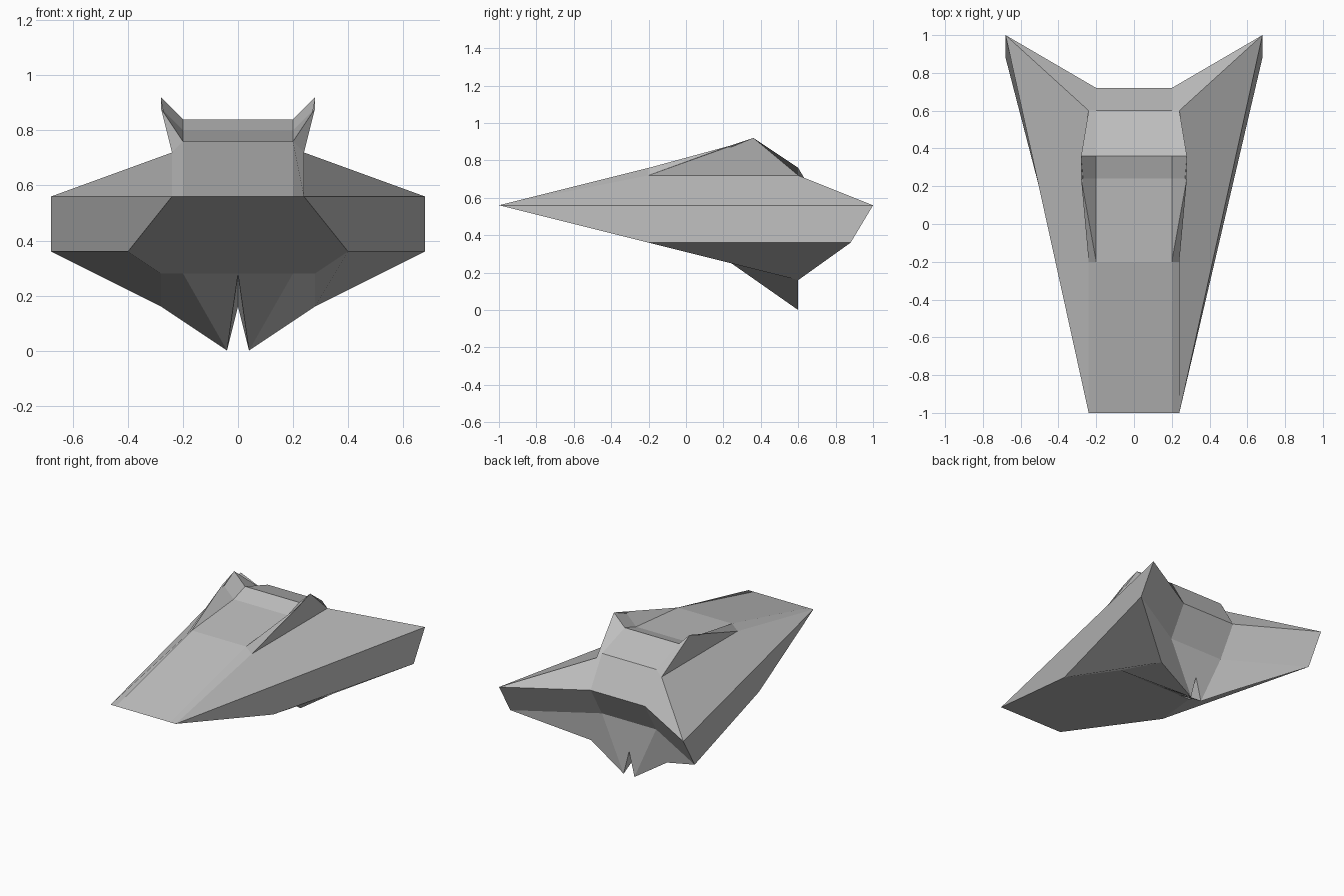
import bpy, bmesh
from mathutils import Vector

cube = bpy.data.objects.get("Cube")
if cube:
    bpy.data.objects.remove(cube, do_unlink=True)

grey = bpy.data.materials.new("hull_grey")
grey.use_nodes = True
tone = (0.52, 0.52, 0.52, 1)
grey.diffuse_color = tone
grey.node_tree.nodes["Principled BSDF"].inputs["Base Color"].default_value = tone

# Corner points of the left half
P = {
    "nose": (.24, -1, .56), "nose_in": (.2, -1, .56),
    "tip": (.68, 1, .56), "tip_low": (.68, .88, .36), "chine": (.4, -.2, .36),
    "shoulder_front": (.24, -.2, .72), "shoulder_rear": (.24, .6, .72),
    "roof_front": (.2, -.2, .76), "roof_step": (.2, .24, .80),
    "roof_top": (.2, .36, .84), "roof_rear": (.2, .6, .76),
    "tail": (.2, .72, .56), "tail_low": (.2, .6, .36),
    "ear_front": (.28, .24, .88), "ear_peak": (.28, .36, .92),
    "belly_out": (.28, .2, .28), "belly_in": (.2, .2, .28), "belly_mid": (0, .2, .28),
    "hip": (.28, .6, .16), "keel_tip": (.04, .6, 0), "notch": (0, .6, .16),
}

# Panels that occur once on each side
SIDE = {
    "wings": ["nose shoulder_front shoulder_rear tip", "nose tip tip_low chine",
              "tip tail roof_rear shoulder_rear", "tip tip_low tail_low tail",
              "chine tip_low hip belly_out", "tip_low hip keel_tip tail_low"],
    "cabin": ["nose nose_in roof_front shoulder_front"],
    "upper_fins": ["shoulder_front shoulder_rear ear_peak",
                   "shoulder_front ear_peak ear_front",
                   "shoulder_front ear_front roof_front",
                   "roof_front ear_front roof_step",
                   "roof_step ear_front ear_peak roof_top",
                   "ear_peak shoulder_rear roof_rear roof_top"],
    "lower_fins": ["belly_out hip keel_tip belly_in", "belly_in keel_tip belly_mid",
                   "belly_mid keel_tip notch"],
}
# Panels that run across the middle, given as their left outline
ACROSS = {
    "cabin": ["nose_in roof_front", "roof_front roof_step", "roof_step roof_top",
              "roof_top roof_rear", "roof_rear tail", "tail tail_low"],
    "belly": ["nose_in nose chine belly_out belly_in belly_mid"],
    "lower_fins": ["tail_low keel_tip notch"],
}

bm = bmesh.new()
verts = {}


def corner(name, side):
    x, y, z = P[name]
    key = (name, side if x else 0)
    if key not in verts:
        verts[key] = bm.verts.new((x * side, y, z))
    return verts[key]


def panel(loop, part):
    face = bm.faces.new(list(dict.fromkeys(loop)))
    face.material_index = PARTS.index(part)


PARTS = ["wings", "cabin", "upper_fins", "lower_fins", "belly"]
for part, panels in SIDE.items():
    for text in panels:
        for side in (1, -1):
            panel([corner(n, side) for n in text.split()][::side], part)
for part, panels in ACROSS.items():
    for text in panels:
        names = text.split()
        panel([corner(n, 1) for n in names] + [corner(n, -1) for n in names[::-1]], part)
bmesh.ops.recalc_face_normals(bm, faces=bm.faces)

# Split the closed shell into its named parts
for index, part in enumerate(PARTS):
    piece = bm.copy()
    others = [f for f in piece.faces if f.material_index != index]
    bmesh.ops.delete(piece, geom=others, context="FACES")
    for f in piece.faces:
        f.material_index = 0
        f.smooth = False
    mesh = bpy.data.meshes.new(part)
    piece.to_mesh(mesh)
    piece.free()
    mesh.materials.append(grey)
    bpy.context.collection.objects.link(bpy.data.objects.new(part, mesh))
bm.free()
